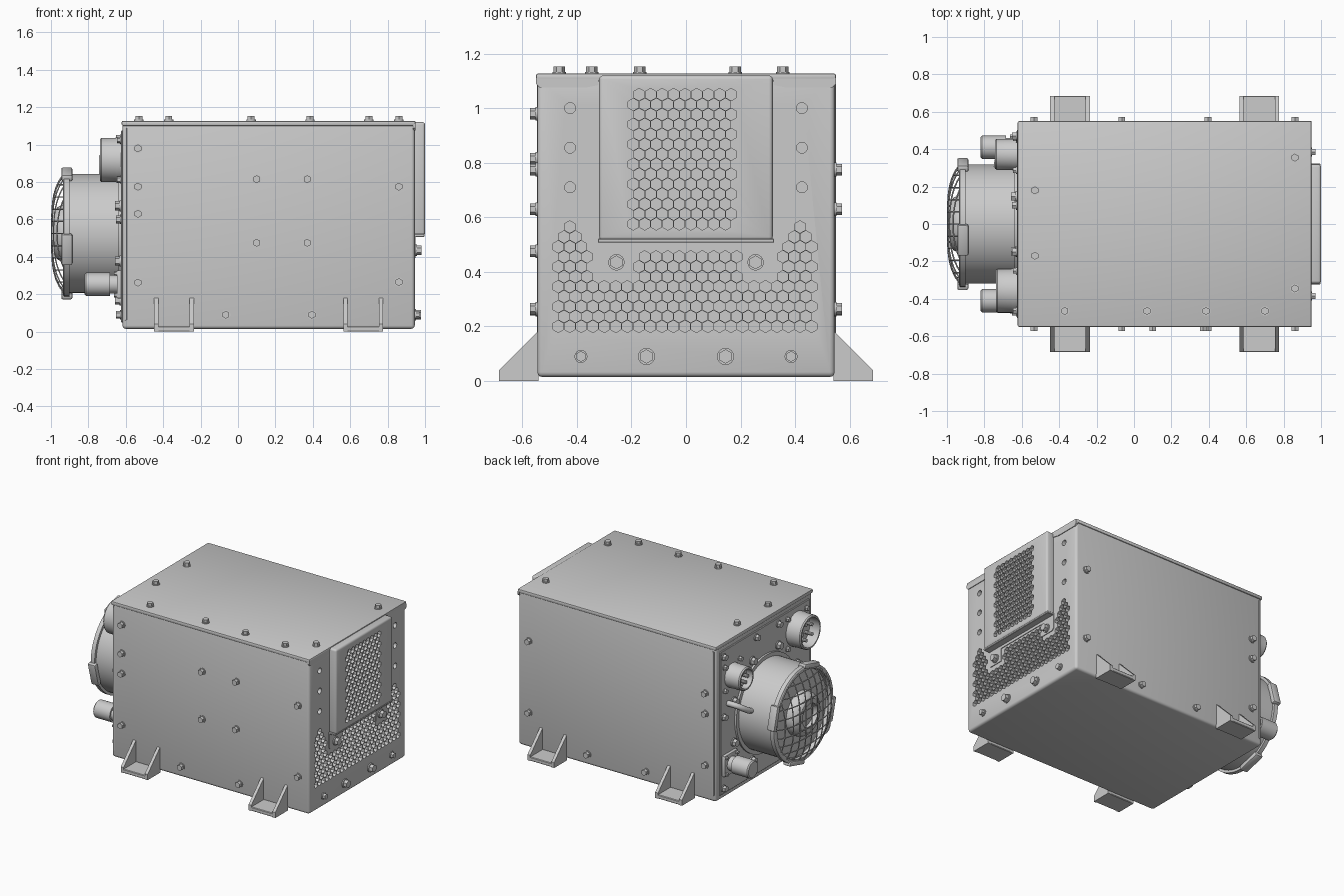
import bpy, bmesh, math
from mathutils import Vector, Matrix

if "Cube" in bpy.data.objects:
    bpy.data.objects.remove(bpy.data.objects["Cube"])

TAU = math.tau


def finish(name, bm, angle=32):
    bmesh.ops.recalc_face_normals(bm, faces=bm.faces)
    me = bpy.data.meshes.new(name)
    bm.to_mesh(me)
    bm.free()
    me.shade_smooth()
    me.set_sharp_from_angle(angle=math.radians(angle))
    ob = bpy.data.objects.new(name, me)
    bpy.context.collection.objects.link(ob)
    return ob


def box(name, lo, hi, bevel=0, seg=3):
    lo, hi = Vector(lo), Vector(hi)
    bm = bmesh.new()
    bmesh.ops.create_cube(bm, size=1, matrix=Matrix.Translation((lo + hi) / 2)
                          @ Matrix.Diagonal((*(hi - lo), 1)))
    if bevel:
        bmesh.ops.bevel(bm, geom=bm.edges[:], offset=bevel, segments=seg, profile=0.5, affect='EDGES')
    return finish(name, bm)


def lathe(name, prof, y, z, n=32):
    """Turn (x, radius) points around an x-parallel axis through (y, z)."""
    bm = bmesh.new()
    rings = [[bm.verts.new((x, y + r * math.cos(TAU * i / n), z + r * math.sin(TAU * i / n)))
              for i in range(n)] for x, r in prof]
    for a, b in zip(rings, rings[1:]):
        for i in range(n):
            j = (i + 1) % n
            bm.faces.new((a[i], a[j], b[j], b[i]))
    bmesh.ops.remove_doubles(bm, verts=bm.verts, dist=1e-5)
    return finish(name, bm)


def extrude_x(name, pts, x0, x1):
    """Prism of a (y, z) outline along x."""
    bm = bmesh.new()
    f = bm.faces.new([bm.verts.new((x0, y, z)) for y, z in pts])
    new = bmesh.ops.extrude_face_region(bm, geom=[f])['geom']
    bmesh.ops.translate(bm, vec=(x1 - x0, 0, 0), verts=[v for v in new if isinstance(v, bmesh.types.BMVert)])
    return finish(name, bm)


def tubes(name, paths, r):
    cu = bpy.data.curves.new(name, 'CURVE')
    cu.dimensions, cu.bevel_depth, cu.bevel_resolution = '3D', r, 1
    for pts in paths:
        s = cu.splines.new('POLY')
        s.points.add(len(pts) - 1)
        for p, c in zip(s.points, pts):
            p.co = (*c, 1)
    ob = bpy.data.objects.new(name, cu)
    bpy.context.collection.objects.link(ob)
    return ob


def punch(ob, holes, x0, x1):
    """Cut (y, z, radius, sides) holes into ob between x0 and x1."""
    bm = bmesh.new()
    for y, z, r, n in holes:
        m = (Matrix.Translation(((x0 + x1) / 2, y, z)) @ Matrix.Rotation(math.pi / 2, 4, 'Y'))
        # turn so that one corner points straight up
        m = m @ Matrix.Rotation(math.pi / 2, 4, 'Z')
        vs = bmesh.ops.create_cone(bm, cap_ends=True, segments=n, radius1=r, radius2=r, depth=x1 - x0)['verts']
        top = max((m @ v.co).z for v in vs) - z
        if n == 6 and top < r * 0.95:
            m = m @ Matrix.Rotation(math.pi / 6, 4, 'Z')
        bmesh.ops.transform(bm, matrix=m, verts=vs)
    cutter = finish(ob.name + "_cutter", bm)
    cutter.hide_render = True
    mod = ob.modifiers.new("holes", 'BOOLEAN')
    mod.operation, mod.solver, mod.object = 'DIFFERENCE', 'EXACT', cutter
    bpy.context.view_layer.objects.active = ob
    bpy.ops.object.modifier_apply(modifier=mod.name)
    bpy.data.objects.remove(cutter)
    ob.data.set_sharp_from_angle(angle=math.radians(32))


# Shared bolt mesh: washer with a hex head
bm = bmesh.new()
for n, r, z0, z1 in ((16, .025, -.004, .007), (6, .021, .006, .027)):
    bmesh.ops.create_cone(bm, cap_ends=True, segments=n, radius1=r, radius2=r, depth=z1 - z0,
                          matrix=Matrix.Translation((0, 0, (z0 + z1) / 2)))
first = finish("lid_bolt", bm)
bolt_mesh = first.data
bpy.data.objects.remove(first)


def bolt(name, pos, normal, s=1.0):
    ob = bpy.data.objects.new(name, bolt_mesh)
    ob.location = pos
    ob.rotation_euler = Vector(normal).to_track_quat('Z', 'Y').to_euler()
    ob.scale = (s, s, s)
    bpy.context.collection.objects.link(ob)


# Housing and lid
body = box("housing", (-.618, -.545, .015), (.945, .545, 1.112), .018)
box("lid", (-.622, -.55, 1.1), (.95, .55, 1.127), .008, 2)
for s in (-1, 1):
    extrude_x("lid_flap", [(s * .32, 1.11), (s * .32, 1.085), (s * .37, 1.075), (s * .535, 1.075), (s * .55, 1.09),
                           (s * .55, 1.11)], .935, .95)
    box("side_seam", (-.605, s * .54 - .006, .06), (-.593, s * .54 + .009, 1.09), .002, 1)
box("left_panel", (-.626, -.505, .05), (-.6, .505, 1.075), .004, 1)

# Vented cover on the right end
cover = box("vent_cover", (.92, -.318, .515), (1.0, .318, 1.12), .014)
box("cover_lip", (.93, -.323, .507), (.997, .323, .522), .003, 1)
for s in (-1, 1):
    extrude_x("cover_tab", [(s * .325, .52), (s * .325, .41), (s * .31, .395), (s * .205, .395), (s * .205, .52)],
              .94, .95)
    bolt("cover_bolt", (.949, s * .255, .435), (1, 0, 0), 1.2)
    for y, k in ((.145, 1.25), (.385, .95)):
        bolt("end_bolt", (.944, s * y, .09), (1, 0, 0), k)
box("cover_strip", (.94, -.205, .488), (.95, .205, .51))

# Hexagonal perforations
P, H = .0422, .0365
punch(cover, [(-.172 + P * c - (P / 2 if r % 2 else 0), 1.05 - H * r, .0225, 6)
              for r in range(14) for c in range(9)], .98, 1.02)


def in_lower_field(y, z):
    a = abs(y)
    if z < .35:
        return a < .475
    if z < .46:
        return a < .19 or .345 < a < .48
    return abs(a - .425) < (.61 - z) * .57


low = [(P * (c + .5 * (r % 2)) - .004, .2 + H * r, .0225, 6) for r in range(11) for c in range(-12, 13)]
low = [h for h in low if in_lower_field(h[0], h[1])]
low += [(s * .425, z, .02, 16) for s in (-1, 1) for z in (1.0, .855, .71)]
punch(body, low, .92, .97)

# Bolts on the long sides and the lid
shared = [(-.535, .775), (-.535, .63), (-.535, .262), (.86, .775), (.86, .265), (-.065, .09), (.395, .09)]
for x, z in shared + [(-.535, .98), (.1, .815), (.37, .815), (.1, .475), (.37, .475)]:
    bolt("front_bolt", (x, -.544, z), (0, -1, 0))
for x, z in shared:
    bolt("back_bolt", (x, .544, z), (0, 1, 0))
for x, y in [(-.53, .18), (-.53, -.17), (-.37, -.465), (.07, -.465), (.385, -.465), (.7, -.465),
             (.86, .355), (.86, -.345)]:
    bolt("lid_bolt", (x, y, 1.126), (0, 0, 1))

# Mounting feet: floor plate between two gussets
for x in (-.448, .563):
    for s in (-1, 1):
        for gx in (x, x + .19):
            extrude_x("foot_gusset", [(s * .54, 0), (s * .685, 0), (s * .685, .04), (s * .545, .18), (s * .54, .18)],
                      gx, gx + .022)
        y0, y1 = sorted((s * .54, s * .685))
        box("foot_plate", (x, y0, 0), (x + .212, y1, .028), .004, 1)

# Fan drum with flange, motor hub and clips
FZ = .525
lathe("fan_drum", [(-.61, 0), (-.61, .345), (-.64, .345), (-.64, .318), (-.9, .318), (-.9, .336), (-.93, .336),
                   (-.935, .328), (-.935, .305), (-.9, .3), (-.9, 0)], 0, FZ, 64)
lathe("fan_hub", [(-.89, .155), (-.94, .152), (-.965, .14), (-.982, .115), (-.982, .085), (-.95, .08), (-.95, 0)],
      0, FZ, 40)
for a in (15, 105, 195, 285):
    clip = box("drum_clip", (-.945, -.085, .31), (-.885, .085, .345), .01, 2)
    clip.location = (0, 0, FZ)
    clip.rotation_euler = (math.radians(a), 0, 0)


# Domed wire guard
def dome(y, z):
    return (-.996 + .07 * (math.hypot(y, z) / .325) ** 4, y, FZ + z)


wires = []
for k in range(-4, 5):
    u = k * .065
    h = math.sqrt(.325 ** 2 - u * u)
    line = [h * (i / 8 - 1) for i in range(17)]
    wires += [[dome(u, t) for t in line], [dome(t, u) for t in line]]
wires.append([dome(.32 * math.cos(TAU * i / 48), .32 * math.sin(TAU * i / 48)) for i in range(49)])
tubes("fan_guard", wires, .004)


# Round sockets with pins
def socket(name, y, z, r, x_end, pins):
    lathe(name, [(-.61, r * 1.02), (-.65, r * 1.02), (-.655, r), (x_end + .008, r), (x_end, r - .006),
                 (x_end, r - .016), (-.66, r - .018), (-.66, 0)], y, z, 40)
    for i in range(pins):
        a = TAU * i / pins
        lathe(name + "_pin", [(-.65, .012), (x_end + .02, .012), (x_end + .015, 0)],
              y + r * .5 * math.cos(a), z + r * .5 * math.sin(a), 10)


socket("large_socket", -.357, .918, .118, -.738, 5)
socket("small_socket", .372, .865, .083, -.742, 6)
for dy in (-.085, .085):
    for dz in (-.085, .085):
        bolt("socket_bolt", (-.624, .372 + dy, .865 + dz), (-1, 0, 0), .8)
        bolt("socket_bolt", (-.624, -.357 + dy * 1.25, .918 + dz * 1.25), (-1, 0, 0), .8)

# Capped connectors low on both sides of the fan
for s in (-1, 1):
    y, z = s * .41, .253
    box("connector_flange", (-.648, y - .075, z - .075), (-.61, y + .075, z + .075), .006, 2)
    lathe("connector", [(-.64, .05), (-.685, .05), (-.685, .062), (-.812, .062), (-.82, .055), (-.82, 0)], y, z)
    for dy in (-.058, .058):
        for dz in (-.058, .058):
            bolt("flange_bolt", (-.647, y + dy, z + dz), (-1, 0, 0), .55)

# Fan fixing bolts and end panel bolts
for i in range(8):
    a = TAU * (i + .5) / 8
    bolt("fan_bolt", (-.625, .385 * math.cos(a), FZ + .385 * math.sin(a)), (-1, 0, 0), 1.2)
for y, z in [(.47, .6), (-.47, .6), (.47, .09), (.2, .09), (-.2, .09), (-.47, .09), (.1, 1.03), (-.15, 1.03),
             (.47, 1.03)]:
    bolt("end_panel_bolt", (-.625, y, z), (-1, 0, 0))

# Cable from the end panel into the drum
tubes("fan_cable", [[(-.61, .42, .68), (-.67, .42, .68), (-.7, .405, .67), (-.72, .37, .645), (-.73, .33, .62),
                     (-.73, .28, .6)]], .02)
